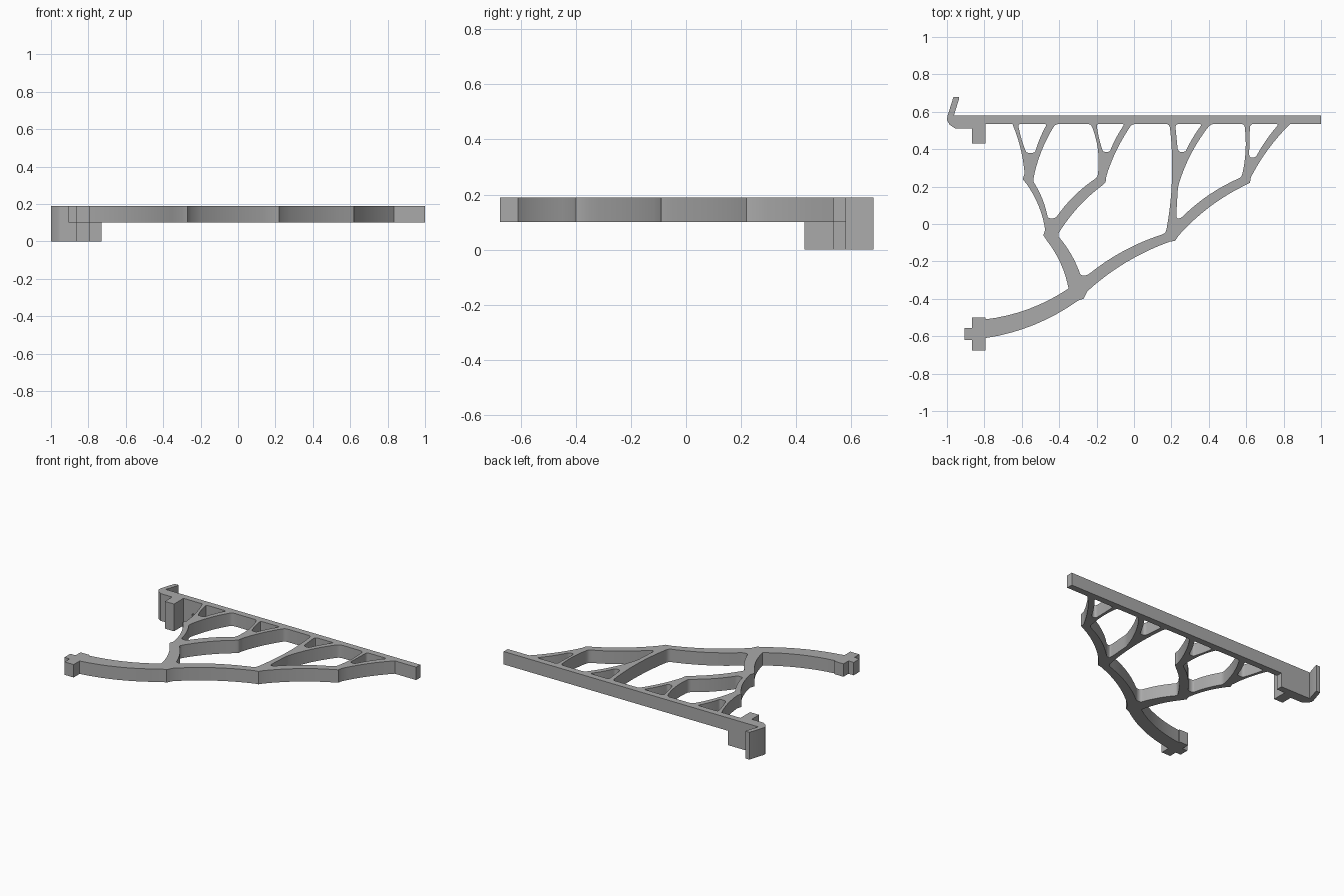
import bpy
import bmesh
import math
from mathutils import Vector

if "Cube" in bpy.data.objects:
    bpy.data.objects.remove(bpy.data.objects["Cube"])

grey = bpy.data.materials.new("plain grey")
grey.use_nodes = True
grey.diffuse_color = (0.4, 0.4, 0.4, 1)
grey.node_tree.nodes["Principled BSDF"].inputs["Base Color"].default_value = (0.4, 0.4, 0.4, 1)

TOP, MID = 0.19, 0.1


def trace(points, radius=0.0, steps=8):
    """Closed outline; an optional third value bows the edge to its left."""
    path = []
    for i, p in enumerate(points):
        a, b = Vector(p[:2]), Vector(points[(i + 1) % len(points)][:2])
        bow = p[2] if len(p) > 2 else 0
        path.append((a, True))
        if bow:
            d = b - a
            side = Vector((-d.y, d.x)) * bow
            for k in range(1, steps):
                t = k / steps
                path.append((a + d * t + side * 4 * t * (1 - t), False))
    if not radius:
        return [p for p, corner in path]
    # Round the corners
    out = []
    for i, (p, corner) in enumerate(path):
        if not corner:
            out.append(p)
            continue
        ends = []
        for q in (path[i - 1][0], path[(i + 1) % len(path)][0]):
            d = q - p
            ends.append(p + d.normalized() * min(radius, d.length * 0.45))
        for k in range(5):
            t = k / 4
            out.append(ends[0] * (1 - t) ** 2 + p * 2 * t * (1 - t) + ends[1] * t * t)
    return out


def plate(name, loops, low, high):
    """Extrude an outline with holes between two heights."""
    bm = bmesh.new()
    for loop in loops:
        vs = [bm.verts.new((p.x, p.y, low)) for p in loop]
        for i, v in enumerate(vs):
            bm.edges.new((vs[i - 1], v))
    bmesh.ops.triangle_fill(bm, use_beauty=True, use_dissolve=False,
                            edges=bm.edges[:], normal=(0, 0, 1))
    grown = bmesh.ops.extrude_face_region(bm, geom=bm.faces[:], use_keep_orig=True)
    top = [g for g in grown["geom"] if isinstance(g, bmesh.types.BMVert)]
    bmesh.ops.translate(bm, verts=top, vec=(0, 0, high - low))
    bmesh.ops.recalc_face_normals(bm, faces=bm.faces[:])
    mesh = bpy.data.meshes.new(name)
    bm.to_mesh(mesh)
    bm.free()
    mesh.materials.append(grey)
    ob = bpy.data.objects.new(name, mesh)
    bpy.context.collection.objects.link(ob)
    bpy.ops.object.select_all(action="DESELECT")
    ob.select_set(True)
    bpy.context.view_layer.objects.active = ob
    bpy.ops.object.shade_smooth_by_angle(angle=math.radians(30))
    return ob


# Outer edge of the shelf bar, branches and lower arm
outline = [
    (-.73, .58), (1, .58), (1, .535), (.835, .535, -.04),
    (.625, .25), (.62, .22), (.6, .21, -.05),
    (.24, -.06), (.22, -.09), (.19, -.095, -.05),
    (-.25, -.36), (-.27, -.4), (-.3, -.41, .06),
    (-.795, -.61), (-.795, -.675), (-.865, -.675), (-.865, -.62), (-.905, -.62),
    (-.905, -.555), (-.865, -.555), (-.865, -.5), (-.795, -.5), (-.795, -.51, -.06),
    (-.35, -.345, -.06), (-.465, -.09), (-.485, -.06), (-.475, -.03, -.06),
    (-.575, .215), (-.595, .24), (-.585, .27, -.04), (-.65, .535), (-.73, .535),
]

# Small openings in the forks under the bar
forks = [
    [(-.62, .535), (-.465, .535, -.03), (-.53, .38), (-.575, .38, .03)],
    [(-.2, .535), (-.05, .535, -.03), (-.13, .385), (-.165, .385, .03)],
    [(.22, .535), (.365, .535, -.03), (.275, .385), (.235, .385)],
    [(.62, .535), (.775, .535, -.03), (.65, .355), (.615, .355)],
]

# Large openings between the branches
bays = [
    [(-.42, .535), (-.23, .535, .07), (-.195, .25, -.05), (-.42, .03),
     (-.46, .03, -.05), (-.54, .23, .05)],
    [(-.01, .535), (.19, .535, .04), (.17, -.05, -.05), (-.25, -.275),
     (-.285, -.275, -.05), (-.41, -.06, .05), (-.165, .21), (-.15, .225), (-.15, .25, .04)],
    [(.41, .535), (.59, .535, .05), (.575, .25, -.05), (.25, .03),
     (.225, .03), (.235, .2, .05)],
]

loops = [trace(outline)] + [trace(h, 0.022) for h in forks + bays]
plate("branching_bracket", loops, MID, TOP)

# Full-height hook and tab at the end of the bar
hook = [
    (-.73, .58), (-.73, .535), (-.795, .535), (-.795, .43), (-.865, .43), (-.865, .51),
    (-.955, .51), (-.985, .53), (-1, .555), (-.998, .575), (-.965, .68),
    (-.935, .68), (-.935, .67), (-.963, .58),
]
plate("mounting_hook", [trace(hook)], 0, TOP)
